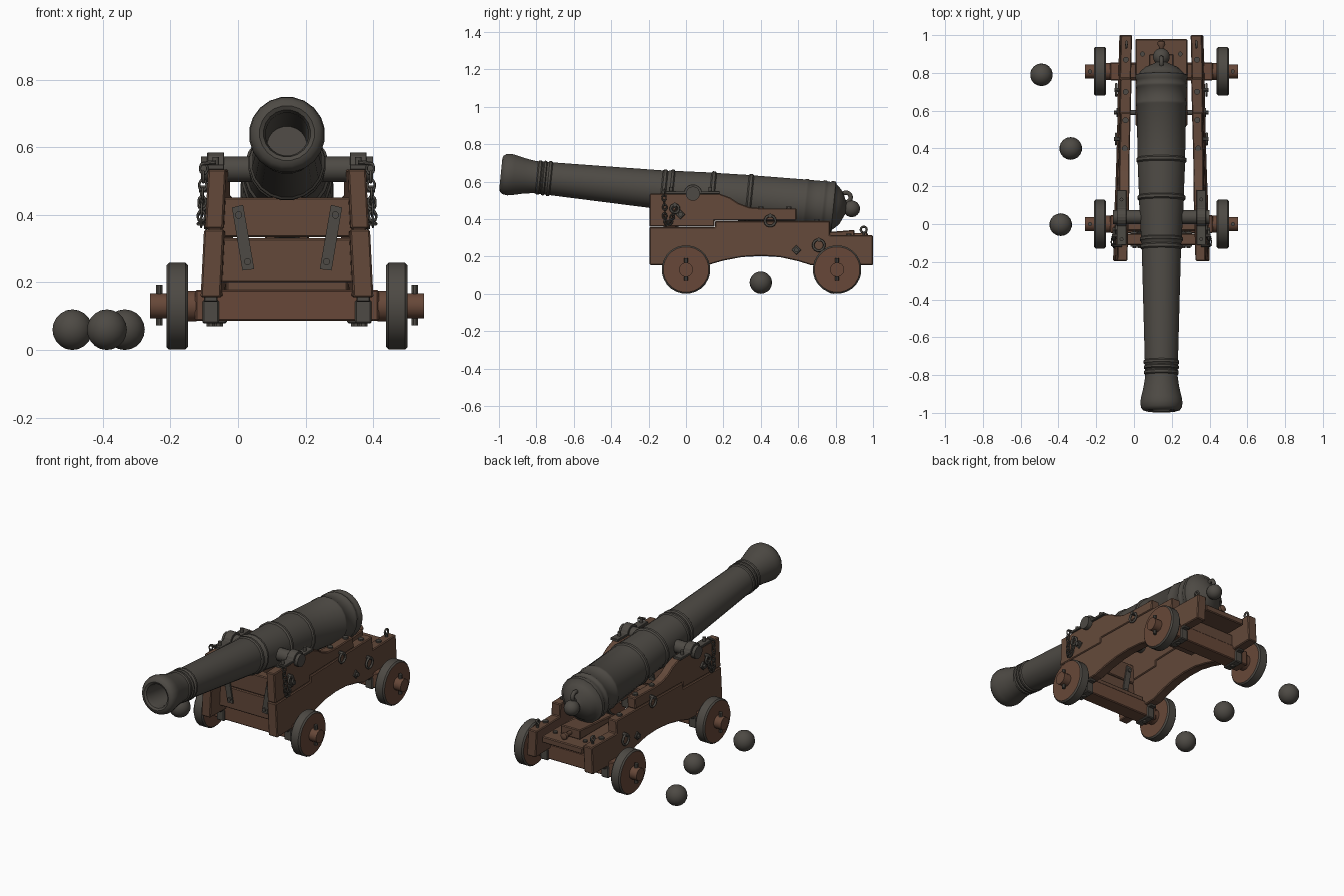
import bpy, bmesh, math
from mathutils import Vector, Matrix

if "Cube" in bpy.data.objects:
    bpy.data.objects.remove(bpy.data.objects["Cube"])

CX = 0.145                      # centre line of the cannon
AX_Z, SLOPE = 0.543, 0.1        # barrel axis height at y=0 and fall per unit y


def material(name, rgb):
    m = bpy.data.materials.new(name)
    m.diffuse_color = (*rgb, 1)
    m.use_nodes = True
    m.node_tree.nodes["Principled BSDF"].inputs["Base Color"].default_value = m.diffuse_color
    return m


IRON = material("dark iron", (0.075, 0.068, 0.058))
WOOD = material("brown wood", (0.125, 0.066, 0.042))
RED = material("reddish wood", (0.135, 0.064, 0.040))


def finish(name, bm, mats, smooth=False, bevel=0):
    bmesh.ops.remove_doubles(bm, verts=bm.verts, dist=1e-5)
    bmesh.ops.recalc_face_normals(bm, faces=bm.faces)
    me = bpy.data.meshes.new(name)
    bm.to_mesh(me)
    bm.free()
    for m in mats:
        me.materials.append(m)
    ob = bpy.data.objects.new(name, me)
    bpy.context.collection.objects.link(ob)
    if bevel:
        b = ob.modifiers.new("bevel", 'BEVEL')
        b.width, b.segments = bevel, 1
    if smooth:
        bpy.ops.object.select_all(action='DESELECT')
        ob.select_set(True)
        bpy.context.view_layer.objects.active = ob
        bpy.ops.object.shade_smooth_by_angle(angle=math.radians(40))
    return ob


def lathe(name, profile, origin, axis, mat, seg=16, rim=None):
    """Spin (distance, radius) points round an axis; rim colours the radial faces."""
    bm = bmesh.new()
    rot = Vector(axis).to_track_quat('Z', 'Y').to_matrix()
    rings = [[bm.verts.new(Vector(origin) + rot @ Vector((r * math.cos(a), r * math.sin(a), s)))
              for a in [2 * math.pi * (i + .5) / seg for i in range(seg)]] for s, r in profile]
    for (a, b), (p, q) in zip(zip(rings, rings[1:]), zip(profile, profile[1:])):
        for i in range(seg):
            j = (i + 1) % seg
            f = bm.faces.new((a[i], a[j], b[j], b[i]))
            if rim and min(p[1], q[1]) > 0:
                f.material_index = 1
    return finish(name, bm, [mat] + ([rim] if rim else []), True)


def rod(name, p, q, r, mat, seg=10):
    d = Vector(q) - Vector(p)
    return lathe(name, [(0, 0), (0, r), (d.length, r), (d.length, 0)], p, d, mat, seg)


def prism(name, pts, xf, mat, bevel=.005):
    """Extrude a (y, z) profile; xf(y, z) gives the two x values."""
    bm = bmesh.new()
    a, b = [[bm.verts.new((xf(y, z)[k], y, z)) for y, z in pts] for k in (0, 1)]
    bm.faces.new(a)
    bm.faces.new(b[::-1])
    for i in range(len(pts)):
        j = (i + 1) % len(pts)
        bm.faces.new((a[i], b[i], b[j], a[j]))
    return finish(name, bm, [mat], bevel=bevel)


def box(name, x, y, z, mat, bevel=.005):
    return prism(name, [(y[0], z[0]), (y[1], z[0]), (y[1], z[1]), (y[0], z[1])], lambda *_: x, mat, bevel)


def ring(name, loc, R, r, normal=(1, 0, 0), along=(0, 1, 0), stretch=1):
    bpy.ops.mesh.primitive_torus_add(major_segments=14, minor_segments=6, major_radius=R, minor_radius=r)
    ob = bpy.context.object
    ob.name = name
    ob.data.materials.append(IRON)
    n, t = Vector(normal).normalized(), Vector(along).normalized()
    m = Matrix((t * stretch, n.cross(t), n)).transposed().to_4x4()
    ob.data.transform(Matrix.Translation(loc) @ m)
    bpy.ops.object.shade_smooth()


# --- barrel: tapering body with raised bands, bored muzzle, domed breech ---
axis = Vector((0, 1, -SLOPE)).normalized()
prof = [(-.6, 0), (-.6, .06), (-.965, .064), (-.988, .07), (-.995, .082), (-.99, .098), (-.975, .109),
        (-.95, .113), (-.925, .109), (-.87, .096), (-.82, .088)]
for s, r, h, w in [(-.79, .087, .006, .012), (-.762, .088, .006, .01), (-.735, .089, .006, .012),
                   (-.12, .105, .007, .014), (-.08, .109, .006, .012), (.14, .12, .008, .014),
                   (.34, .127, .007, .014), (.64, .133, .004, .012), (.735, .134, .005, .012)]:
    prof += [(s - w, r), (s - w * .5, r + h), (s + w * .5, r + h), (s + w, r)]
prof += [(.765, .134), (.775, .14), (.792, .138), (.798, .122), (.815, .108), (.835, .085), (.85, .05), (.86, .03)]
prof += [(.89 - .045 * math.cos(a), .045 * math.sin(a)) for a in [.75 + i * (math.pi - .75) / 7 for i in range(8)]]
lathe("barrel", prof, (CX, 0, AX_Z), axis, IRON, 20)
ring("breech_loop", (CX, .855, .515), .026, .012)
TY, TZ = .037, .535
rod("trunnions", (CX - .255, TY, TZ), (CX + .255, TY, TZ), .038, IRON, 16)


# --- carriage cheeks, leaning in and narrowing to the rear ---
def outer(y, z):
    return .256 - .05 * (z - .15) - .028 * (y + .19)


LOWER = [(-.195, .155), (.12, .155), (.2, .178), (.3, .197), (.4, .203), (.5, .197), (.6, .175), (.67, .153),
         (1, .153), (1, .313), (.77, .313), (.77, .39), (.155, .39), (.155, .357), (-.195, .357)]
UPPER = [(-.195, .359), (.153, .359), (.153, .392), (.59, .392), (.59, .457), (.42, .457), (.34, .463),
         (.28, .485), (.235, .515), (.18, .535), (-.195, .535)]
# trunnion cap: flat strap that arches over the trunnion
arch = [(TY + .05 * math.cos(a), TZ + .05 * math.sin(a)) for a in [math.pi * (.92 - .84 * i / 8) for i in range(9)]]
CAP = [(-.11, .534), (-.11, .549)] + arch + [(.18, .549), (.18, .534)]

for s in (-1, 1):
    def X(d):
        return CX + s * d

    def cheek_x(y, z):
        return X(outer(y, z)), X(outer(y, z) - .06)

    prism("cheek_lower", LOWER, cheek_x, WOOD)
    prism("cheek_upper", UPPER, lambda y, z: (X(outer(y, z) - .003), X(outer(y, z) - .057)), WOOD)
    prism("trunnion_cap", CAP, lambda y, z: (X(.236), X(.186)), IRON, .002)
    for y in (-.08, .13):
        rod("cap_pin", (X(.211), y, .53), (X(.211), y, .572), .01, IRON)

    # bolts on the stepped tops
    for y, z in [(.4, .457), (.55, .457), (.7, .39), (.87, .313)]:
        d = outer(y, z) - .03
        rod("top_bolt", (X(d), y, z - .01), (X(d), y, z + .01), .016, IRON, 8)
    # side bolts with square washers
    for y, z in [(-.03, .425), (.59, .235)]:
        d = outer(y, z)
        prism("washer", [(y - .026, z), (y, z - .026), (y + .026, z), (y, z + .026)],
              lambda *_: (X(d - .01), X(d + .007)), IRON, .002)
        rod("side_bolt", (X(d), y, z), (X(d + .02), y, z), .012, IRON, 8)
    # side rings on eye bolts
    for y, z, R in [(.45, .39, .028), (.71, .26, .03), (-.06, .455, .022)]:
        d = outer(y, z)
        rod("eye_bolt", (X(d - .01), y, z + R), (X(d + .024), y, z + R), .011, IRON, 8)
        ring("side_ring", (X(d + .014), y, z), R, .007)
    d = outer(.95, .33) - .03
    rod("rear_eye_stem", (X(d), .95, .3), (X(d), .95, .33), .008, IRON, 8)
    ring("rear_eye", (X(d), .95, .343), .016, .006)

    # hanging chain holding the cap key
    path = [Vector((0, y, z)) for y, z in [(-.115, .55), (-.118, .5), (-.112, .45), (-.115, .405), (-.1, .37),
                                          (-.08, .385), (-.07, .42), (-.06, .46)]]
    links = [p.lerp(q, t) for p, q in zip(path, path[1:]) for t in (.25, .75)]
    for i, p in enumerate(links):
        t = (links[min(i + 1, len(links) - 1)] - links[max(i - 1, 0)]).normalized()
        n = Vector((1, 0, 0)) if i % 2 else Vector((1, 0, 0)).cross(t)
        ring("chain_link", (X(outer(p.y, p.z) + .012), p.y, p.z), .011, .0035, n, t, 1.4)
    rod("chain_hook", (X(.21), -.115, .556), (X(.25), -.115, .552), .007, IRON, 8)

    # iron straps on both faces of the front transom
    for y0, y1 in [(-.119, -.108), (-.052, -.041)]:
        bm = bmesh.new()
        vs = [[bm.verts.new((X(d), y, z)) for d, z in [(.163, .422), (.13, .43), (.097, .24), (.132, .236)]]
              for y in (y0, y1)]
        bm.faces.new(vs[0])
        bm.faces.new(vs[1][::-1])
        for i in range(4):
            bm.faces.new((vs[0][i], vs[1][i], vs[1][i - 3], vs[0][i - 3]))
        finish("transom_strap", bm, [IRON])
    for d, z in [(.143, .4), (.117, .262)]:
        rod("strap_bolt", (X(d), -.128, z), (X(d), -.034, z), .011, IRON, 8)

    # wheels, axle ends, lynch pins, axle clamps
    for y in (0, .808):
        lathe("wheel", [(-.032, 0), (-.032, .122), (-.024, .13), (.024, .13), (.032, .122), (.032, 0)],
              (X(.325), y, .13), (1, 0, 0), RED, 24, IRON)
        rod("axle_end", (X(.28), y, .13), (X(.405), y, .13), .038, RED, 16)
        rod("axle_collar", (X(.268), y, .13), (X(.296), y, .13), .046, RED, 16)
        rod("lynch_pin", (X(.378), y, .072), (X(.378), y, .192), .011, IRON, 8)
        d = outer(y, .15)
        box("axle_clamp", (X(d), X(d - .05)), (y - .055, y + .055), (.078, .148), IRON)
        for k in (-1, 1):
            box("clamp_lug", (X(d - .005), X(d - .045)), (y + k * .05 - .028, y + k * .05 + .028), (.142, .158), IRON, .003)
        rod("clamp_bolt", (X(d - .025), y, .07), (X(d - .025), y, .09), .014, IRON, 8)
    # bolts on the rear bed
    rod("bed_bolt", (X(.1), .9, .27), (X(.1), .9, .293), .013, IRON, 8)

# --- cross members ---
for y, w in [(0, .272), (.808, .272)]:
    box("axle_beam", (CX - w, CX + w), (y - .047, y + .047), (.086, .178), RED)
for name, z in [("transom_lower", (.2, .331)), ("transom_upper", (.334, .452))]:
    box(name, (CX - .197, CX + .197), (-.11, -.05), z, WOOD)
box("front_bolster", (CX - .18, CX + .18), (-.035, .04), (.17, .205), WOOD)
box("rear_bed", (CX - .137, CX + .137), (.52, .98), (.245, .283), WOOD)
box("rear_bolster", (CX - .165, CX + .165), (.77, .85), (.17, .248), WOOD)
rod("cross_bolt", (CX - .2, .59, .235), (CX + .2, .59, .235), .013, IRON)

# --- quoin wedge with handle under the breech ---
prism("quoin", [(.58, .283), (.9, .283), (.9, .342), (.58, .315)], lambda *_: (CX - .065, CX + .065), WOOD)
lathe("quoin_handle", [(0, .012), (.04, .012), (.055, .022), (.07, .02), (.08, 0)], (CX, .895, .312), (0, 1, 0), WOOD, 10)

# --- cannonballs ---
for x, y in [(-.49, .79), (-.335, .4), (-.388, -.003)]:
    lathe("cannonball", [(-.06 * math.cos(math.pi * i / 10), .06 * math.sin(math.pi * i / 10)) for i in range(11)],
          (x, y, .06), (0, 0, 1), IRON, 18)
